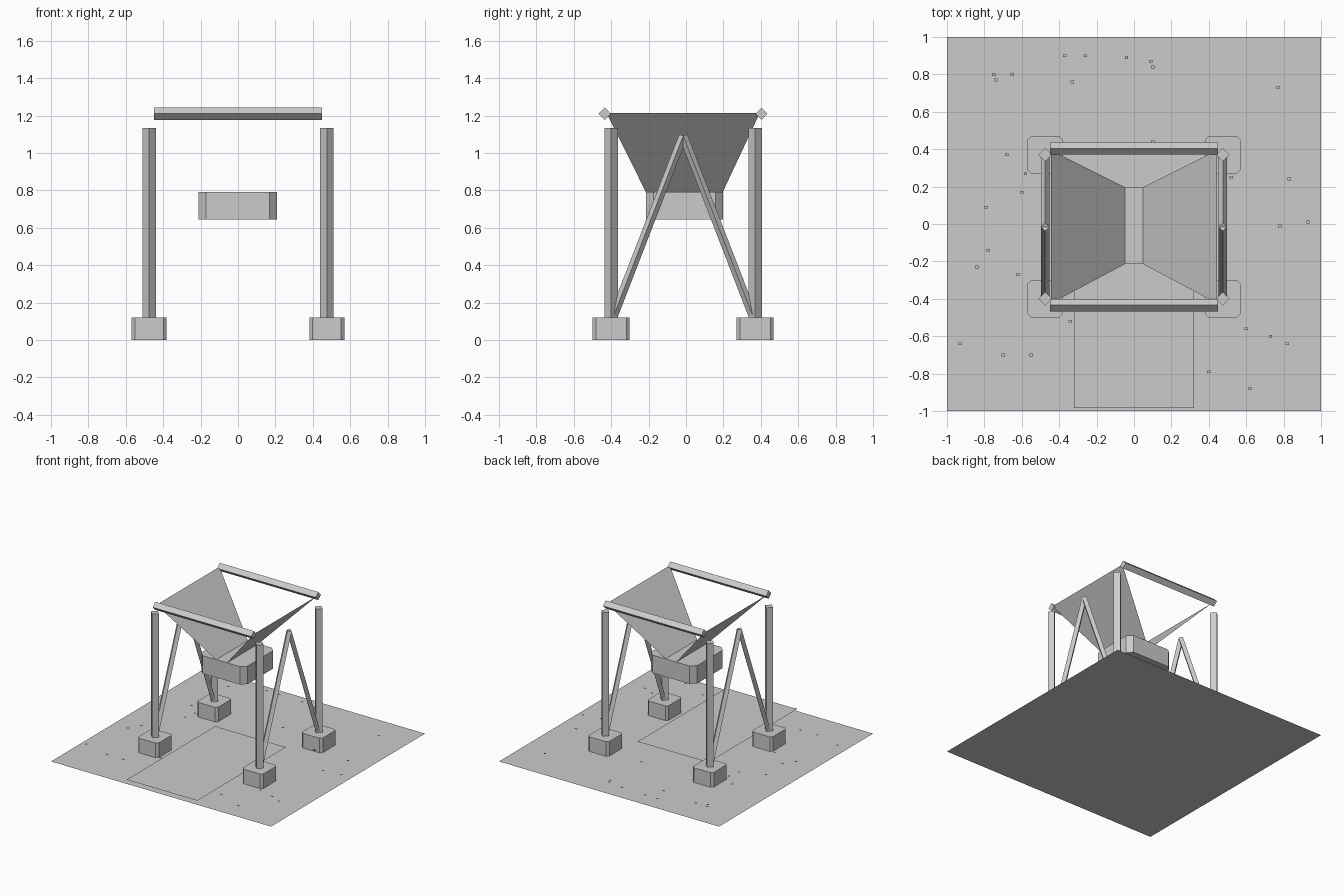
import bpy
from mathutils import Vector

if "Cube" in bpy.data.objects:
    bpy.data.objects.remove(bpy.data.objects["Cube"])

concrete = bpy.data.materials.new("concrete grey")
concrete.use_nodes = True
GREY = (0.6, 0.6, 0.6, 1)
concrete.diffuse_color = GREY
concrete.node_tree.nodes["Principled BSDF"].inputs["Base Color"].default_value = GREY


def build(name, verts, faces):
    """Object from a small list of corners."""
    mesh = bpy.data.meshes.new(name)
    mesh.from_pydata(verts, [], faces)
    mesh.materials.append(concrete)
    obj = bpy.data.objects.new(name, mesh)
    bpy.context.collection.objects.link(obj)
    return obj


def sheets(name, rects, z):
    """Flat rectangles given as (x, y, width, depth) at one height."""
    verts, faces = [], []
    for x, y, w, d in rects:
        n = len(verts)
        verts += [(x + sx * w / 2, y + sy * d / 2, z)
                  for sx, sy in ((-1, -1), (1, -1), (1, 1), (-1, 1))]
        faces.append((n, n + 1, n + 2, n + 3))
    return build(name, verts, faces)


def bar(name, start, end, radius):
    """Square bar set on its edge between two points."""
    start, end = Vector(start), Vector(end)
    axis = end - start
    bpy.ops.mesh.primitive_cylinder_add(vertices=4, radius=radius, depth=axis.length,
                                        location=(start + end) / 2)
    obj = bpy.context.object
    obj.name = name
    obj.rotation_euler = axis.to_track_quat("Z", "Y").to_euler()
    obj.data.materials.append(concrete)


def block(name, centre, size, chamfer):
    """Block with its upright corners cut off."""
    x, y, z = (s / 2 for s in size)
    c = chamfer
    ring = [(x, y - c), (x - c, y), (c - x, y), (-x, y - c),
            (-x, c - y), (c - x, -y), (x - c, -y), (x, c - y)]
    verts = [(a, b, h) for h in (-z, z) for a, b in ring]
    faces = [tuple(range(7, -1, -1)), tuple(range(8, 16))]
    faces += [(i, (i + 1) % 8, (i + 1) % 8 + 8, i + 8) for i in range(8)]
    obj = build(name, verts, faces)
    obj.location = centre


MID = -0.015     # middle of the frame along y
SPAN = 0.385     # half the post spacing along y
POST_X = 0.475

# Ground and road
sheets("ground", [(0, 0, 2, 2)], 0)
ROAD_Y, ROAD_LENGTH = -0.41, 1.15
sheets("road", [(0, ROAD_Y, 0.64, ROAD_LENGTH)], 0.025)
sheets("road_edges", [(s * 0.308, ROAD_Y, 0.025, ROAD_LENGTH) for s in (-1, 1)], 0.028)
sheets("road_dashes", [(0, -0.745 + 0.197 * i, 0.027, 0.06) for i in range(4)], 0.028)

# Scattered stones, positions in hundredths
stones = [(-75, 80), (-74, 77), (-65, 80), (-37, 90), (-26, 90), (-33, 76), (-4, 89),
          (9, 87), (10, 84), (77, 73), (-68, 37), (-58, 27), (-60, 17), (-79, 9),
          (-78, -14), (-84, -23), (-62, -27), (-93, -64), (-70, -70), (-55, -70),
          (-34, -52), (40, -79), (62, -88), (60, -56), (73, -60), (82, -64),
          (78, -1), (93, 1), (83, 24), (52, 25), (10, 44)]
sheets("stones", [(x / 100, y / 100, 0.018, 0.015) for x, y in stones], 0.024)

# Footings, posts and slanted braces
for x_name, sx in (("right", -1), ("left", 1)):
    for y_name, sy in (("front", -1), ("back", 1)):
        tag = f"{y_name}_{x_name}"
        x, y = sx * POST_X, MID + sy * SPAN
        block("footing_" + tag, (x, y, 0.06), (0.188, 0.198, 0.12), 0.018)
        bar("post_" + tag, (x, y, 0.11), (x, y, 1.135), 0.036)
        bar("brace_" + tag, (x, MID + sy * 0.37, 0.135), (x, MID, 1.092), 0.023)

# Top beams
for y_name, sy in (("front", -1), ("back", 1)):
    y = MID + sy * 0.419
    bar("beam_" + y_name, (-0.448, y, 1.21), (0.448, y, 1.21), 0.033)

# Sloping hopper sheets, open at front and back
for x_name, sx in (("right", -1), ("left", 1)):
    verts = [(sx * 0.445, MID - 0.41, 1.215), (sx * 0.445, MID + 0.41, 1.215),
             (sx * 0.048, MID * 0.6 + 0.205, 0.79), (sx * 0.048, MID * 0.6 - 0.205, 0.79)]
    build("hopper_sheet_" + x_name, verts, [(0, 1, 2, 3)])

# Outlet box under the hopper
block("outlet_box", (-0.002, -0.008, 0.717), (0.42, 0.41, 0.147), 0.04)
